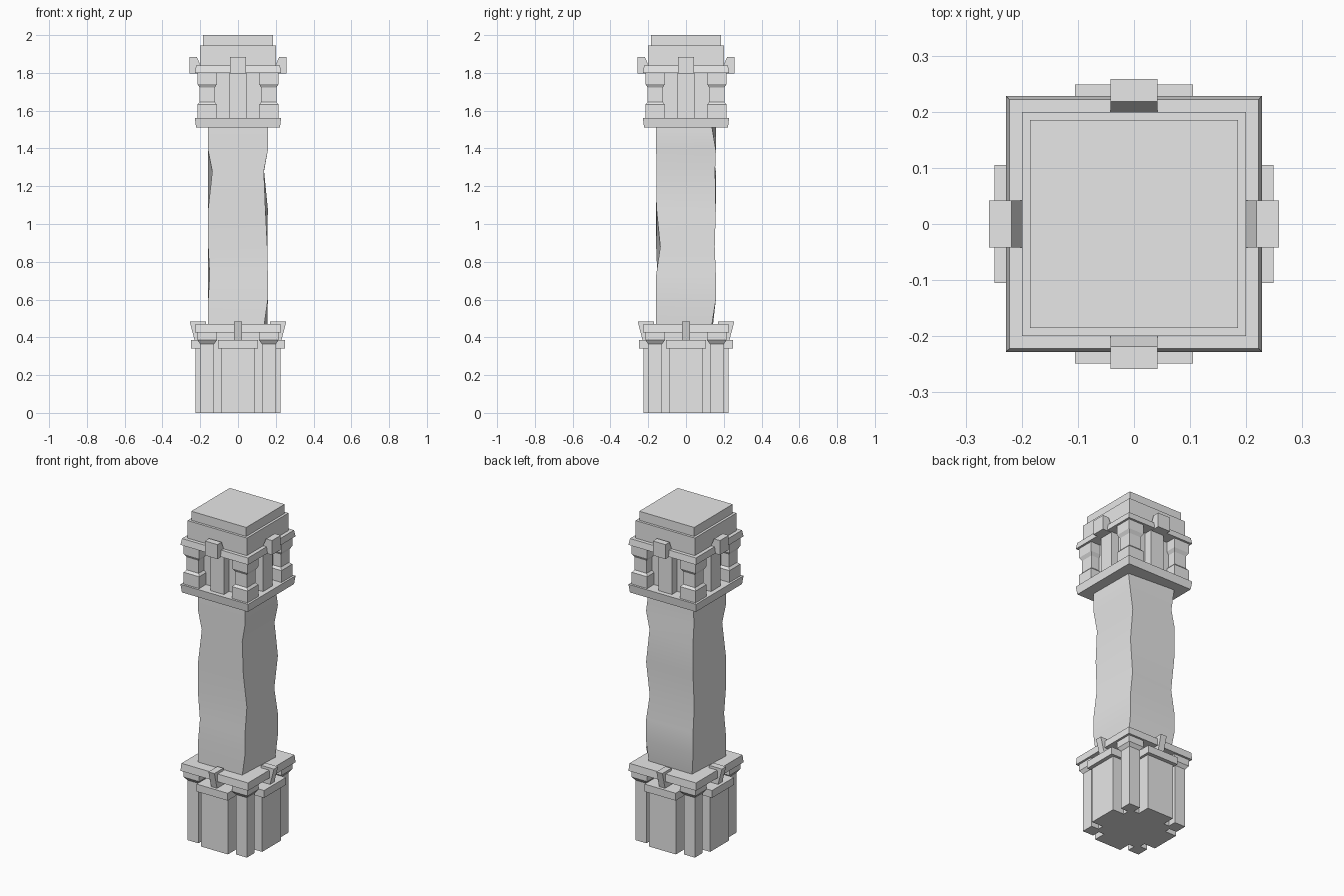
import bpy, bmesh, math
from mathutils import Matrix, Vector

cube = bpy.data.objects.get("Cube")
if cube:
    bpy.data.objects.remove(cube, do_unlink=True)

stone = bpy.data.materials.new("grey_stone")
stone.use_nodes = True
stone.diffuse_color = (0.8, 0.8, 0.8, 1)
stone.node_tree.nodes["Principled BSDF"].inputs["Base Color"].default_value = (0.8, 0.8, 0.8, 1)


def loft(bm, rings):
    """Join rings of points into a closed solid."""
    loops = [[bm.verts.new(p) for p in ring] for ring in rings]
    n = len(loops[0])
    for a, b in zip(loops, loops[1:]):
        for i in range(n):
            j = (i + 1) % n
            bm.faces.new((a[i], a[j], b[j], b[i]))
    bm.faces.new(loops[0][::-1])
    bm.faces.new(loops[-1])


def rect(cx, cy, hx, hy, z):
    return [(cx - hx, cy - hy, z), (cx + hx, cy - hy, z),
            (cx + hx, cy + hy, z), (cx - hx, cy + hy, z)]


def finish(name, bm, smooth=False):
    bmesh.ops.recalc_face_normals(bm, faces=bm.faces)
    mesh = bpy.data.meshes.new(name)
    bm.to_mesh(mesh)
    bm.free()
    mesh.materials.append(stone)
    ob = bpy.data.objects.new(name, mesh)
    bpy.context.collection.objects.link(ob)
    if smooth:
        bpy.ops.object.select_all(action="DESELECT")
        ob.select_set(True)
        bpy.context.view_layer.objects.active = ob
        bpy.ops.object.shade_smooth_by_angle(angle=math.radians(30))
    return ob


def square_stack(name, steps):
    """Square solid about the axis; steps are (z, half width)."""
    bm = bmesh.new()
    loft(bm, [rect(0, 0, h, h, z) for z, h in steps])
    return finish(name, bm)


def four_sides(name, rings):
    """Repeat a solid built on the front around the axis."""
    bm = bmesh.new()
    for k in range(4):
        turn = Matrix.Rotation(k * math.pi / 2, 3, "Z")
        loft(bm, [[turn @ Vector(p) for p in ring] for ring in rings])
    return finish(name, bm)


def corner_posts(name, c, steps):
    return four_sides(name, [rect(c, -c, h, h, z) for z, h in steps])


def side_panels(name, half, inner, outer, z0, z1):
    mid, depth = -(inner + outer) / 2, (outer - inner) / 2
    return four_sides(name, [rect(0, mid, half, depth, z) for z in (z0, z1)])


def side_brackets(name, half, profile):
    return four_sides(name, [[(x, -y, z) for y, z in profile] for x in (-half, half)])


# Pedestal
square_stack("pedestal_core", [(0, 0.15), (0.43, 0.15)])
corner_posts("pedestal_posts", 0.163,
             [(0, 0.037), (0.365, 0.037), (0.385, 0.052), (0.43, 0.052)])
side_panels("pedestal_panels", 0.09, 0.12, 0.226, 0, 0.345)
side_panels("pedestal_panel_caps", 0.105, 0.12, 0.249, 0.34, 0.385)
square_stack("pedestal_slab", [(0.425, 0.228), (0.47, 0.224)])
side_brackets("pedestal_wedges", 0.02,
              [(0.16, 0.385), (0.23, 0.385), (0.256, 0.485), (0.17, 0.485)])

# Weathered shaft: corners pushed inward at chosen heights
W = 0.158
heights = [0.46, 0.6, 0.73, 0.88, 1.08, 1.28, 1.39, 1.52]
corners = [(-1, -1), (1, -1), (1, 1), (-1, 1)]
# (corner, level): inward push along x and y
dents = {
    (0, 2): (0.008, 0.006), (0, 5): (0.022, 0.004),
    (1, 0): (0.02, 0), (1, 3): (0.003, 0.022),
    (1, 4): (0.013, 0.002), (1, 5): (0.021, 0.003),
    (2, 0): (0.003, 0.022), (2, 3): (0.02, 0.006),
    (2, 5): (0.02, 0.004), (2, 7): (0.003, 0.022),
    (3, 0): (0.018, 0.016), (3, 3): (0.006, 0.02), (3, 6): (0.006, 0.018),
}
rings = []
for level, z in enumerate(heights):
    ring = []
    for i, (sx, sy) in enumerate(corners):
        dx, dy = dents.get((i, level), (0, 0))
        ring.append((sx * (W - dx), sy * (W - dy), z))
    rings.append(ring)
bm = bmesh.new()
loft(bm, rings)
finish("shaft", bm, smooth=True)

# Capital
square_stack("capital_slab", [(1.51, 0.222), (1.56, 0.228)])
square_stack("capital_core", [(1.55, 0.15), (1.81, 0.15)])
corner_posts("capital_posts", 0.163,
             [(1.56, 0.052), (1.632, 0.052), (1.645, 0.04),
              (1.722, 0.04), (1.742, 0.052), (1.80, 0.052)])
side_panels("capital_panels", 0.045, 0.12, 0.2, 1.55, 1.81)
square_stack("cornice", [(1.80, 0.228), (1.838, 0.222)])
side_brackets("cornice_blocks", 0.042,
              [(0.15, 1.797), (0.258, 1.797), (0.258, 1.885),
               (0.218, 1.885), (0.2, 1.842), (0.15, 1.842)])

# Top blocks
square_stack("crown_block", [(1.83, 0.2), (1.945, 0.2)])
square_stack("top_block", [(1.94, 0.185), (2.0, 0.185)])
